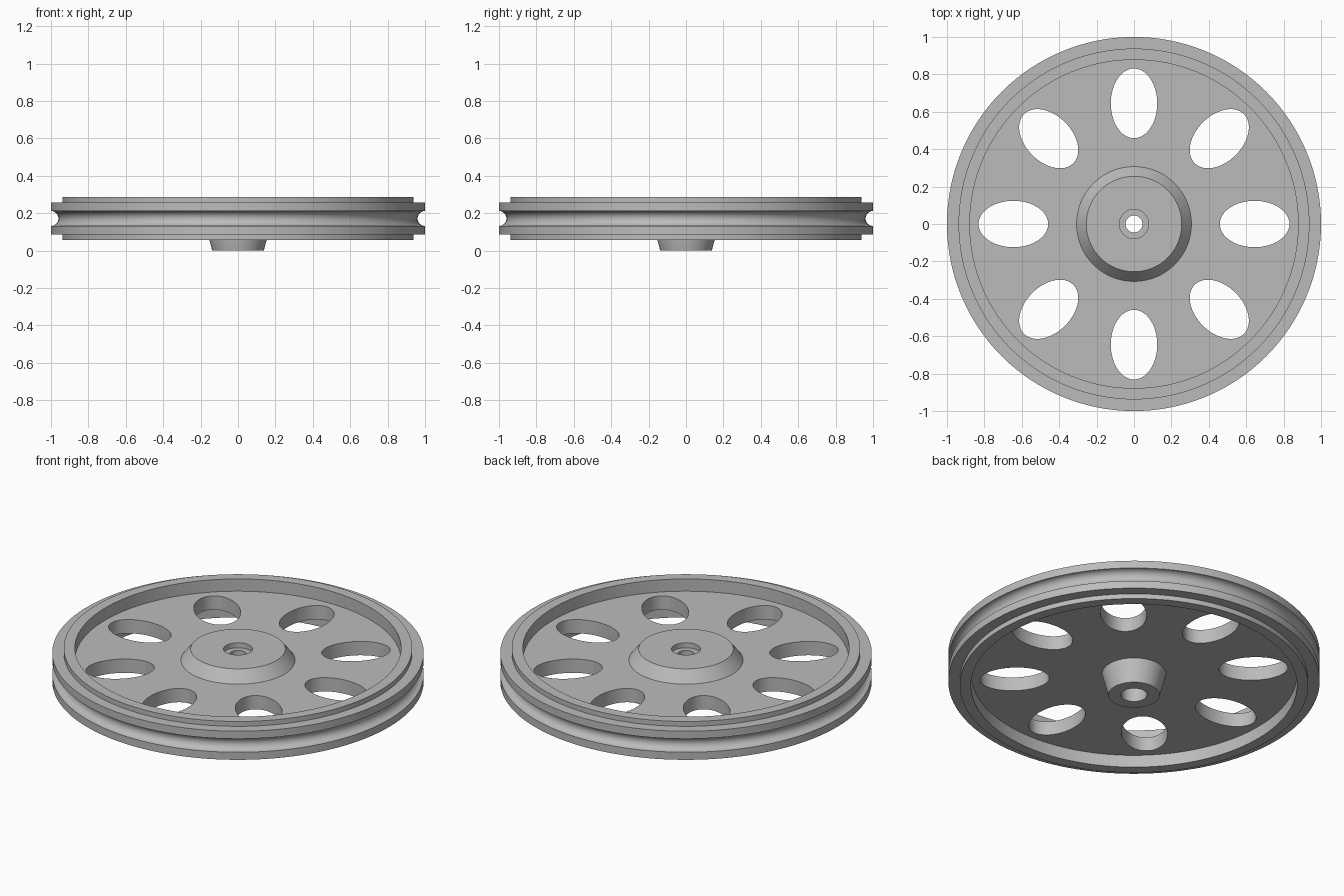
import bpy
import bmesh
from math import sin, cos, pi, radians
from mathutils import Matrix

cube = bpy.data.objects.get("Cube")
if cube:
    bpy.data.objects.remove(cube, do_unlink=True)

SEGMENTS = 128
MID = 0.172  # height of the wheel's middle plane

# Single plain material
grey = bpy.data.materials.new("light grey")
grey.use_nodes = True
colour = (0.5, 0.5, 0.5, 1)
grey.diffuse_color = colour
grey.node_tree.nodes["Principled BSDF"].inputs["Base Color"].default_value = colour


def add_object(name, bm):
    bmesh.ops.recalc_face_normals(bm, faces=bm.faces[:])
    mesh = bpy.data.meshes.new(name)
    bm.to_mesh(mesh)
    bm.free()
    mesh.materials.append(grey)
    obj = bpy.data.objects.new(name, mesh)
    bpy.context.collection.objects.link(obj)
    return obj


def lathe(name, profile):
    """Revolve a closed (radius, height) profile around z."""
    bm = bmesh.new()
    rings = []
    for r, z in profile:
        rings.append([bm.verts.new((r * cos(2 * pi * i / SEGMENTS),
                                    r * sin(2 * pi * i / SEGMENTS), z))
                      for i in range(SEGMENTS)])
    for a, b in zip(rings, rings[1:] + rings[:1]):
        for i in range(SEGMENTS):
            j = (i + 1) % SEGMENTS
            bm.faces.new((a[i], a[j], b[j], b[i]))
    return add_object(name, bm)


def smooth(obj):
    bpy.ops.object.select_all(action="DESELECT")
    obj.select_set(True)
    bpy.context.view_layer.objects.active = obj
    bpy.ops.object.shade_smooth_by_angle(angle=radians(25))


# Rim: stepped flanges with a round groove for a belt
groove = [(1 - 0.04 * sin(pi * i / 12), MID - 0.04 * cos(pi * i / 12))
          for i in range(13)]
rim = lathe("rim", [(0.878, 0.058), (0.938, 0.058), (0.938, 0.087), (1, 0.087)]
            + groove
            + [(1, 0.257), (0.938, 0.257), (0.938, 0.286), (0.878, 0.286)])

# Web: flat disc joining the hub to the rim
web = lathe("web", [(0.1, 0.131), (0.9, 0.131), (0.9, 0.213), (0.1, 0.213)])

# Oval openings through the web
bm = bmesh.new()
for k in range(8):
    matrix = (Matrix.Rotation(k * pi / 4, 4, "Z")
              @ Matrix.Translation((0.645, 0, MID))
              @ Matrix.Diagonal((0.186, 0.124, 1, 1)))
    bmesh.ops.create_cone(bm, cap_ends=True, segments=64, radius1=1,
                          radius2=1, depth=0.3, matrix=matrix)
cutter = add_object("oval_cutter", bm)
cutter.hide_render = True
cut = web.modifiers.new("ovals", "BOOLEAN")
cut.operation = "DIFFERENCE"
cut.solver = "EXACT"
cut.object = cutter
bpy.context.view_layer.objects.active = web
bpy.ops.object.modifier_apply(modifier=cut.name)
bpy.data.objects.remove(cutter, do_unlink=True)

# Hub: wide boss above, tapered boss below, stepped bore
hub = lathe("hub", [(0.07, 0), (0.138, 0), (0.172, 0.131), (0.172, 0.17),
                    (0.307, 0.17), (0.307, 0.213), (0.255, 0.28),
                    (0.078, 0.28), (0.078, 0.25), (0.045, 0.25),
                    (0.045, 0.15), (0.07, 0.15)])

for part in (rim, web, hub):
    smooth(part)
